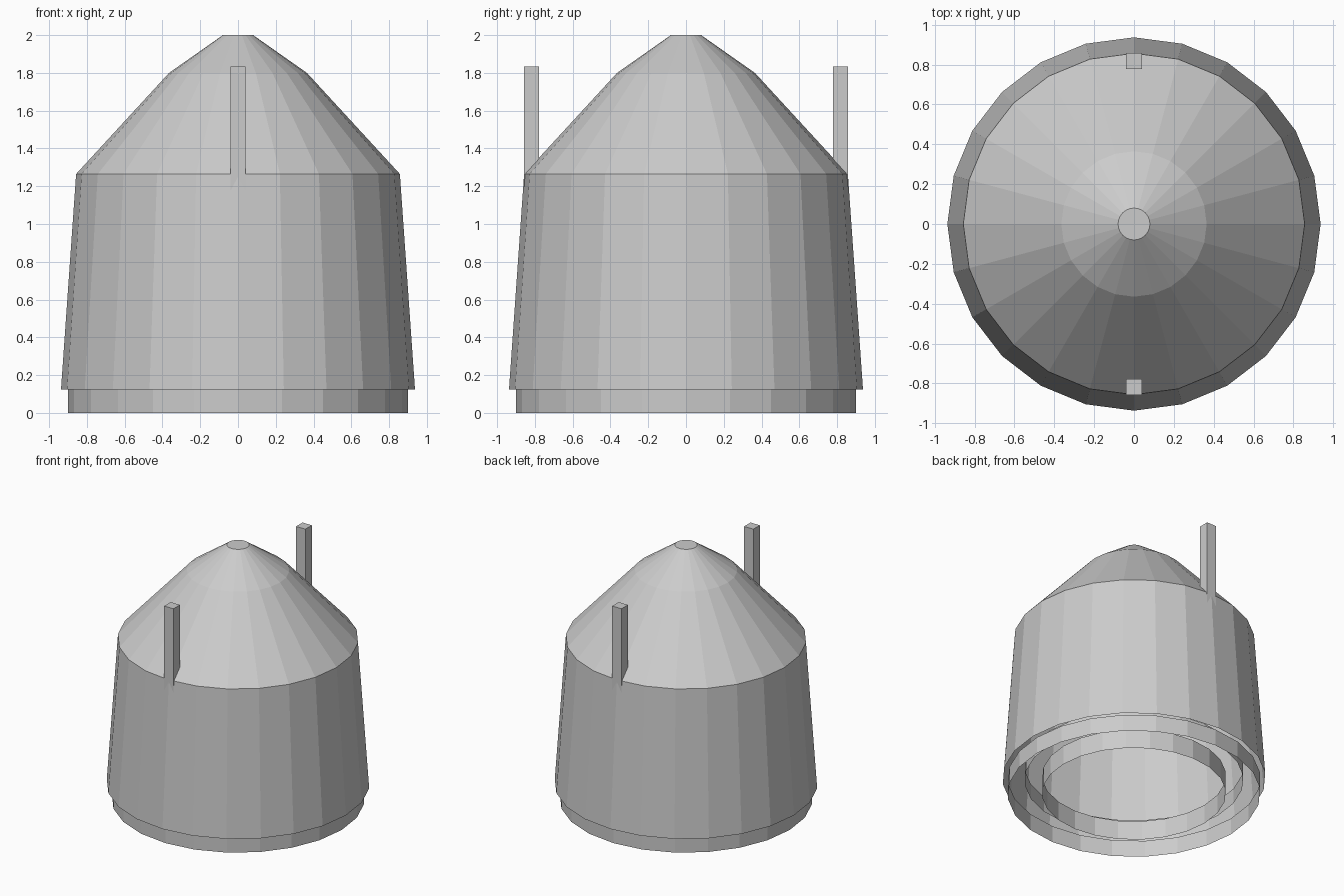
import bpy
import bmesh
import math
from mathutils import Matrix, Vector

SIDES = 24

if "Cube" in bpy.data.objects:
    bpy.data.objects.remove(bpy.data.objects["Cube"], do_unlink=True)

# Plain grey finish
grey = bpy.data.materials.new("plain_grey")
grey.use_nodes = True
grey.diffuse_color = (0.6, 0.6, 0.6, 1)
shader = next(n for n in grey.node_tree.nodes if n.type == "BSDF_PRINCIPLED")
shader.inputs["Base Color"].default_value = grey.diffuse_color


def finish(name, bm):
    mesh = bpy.data.meshes.new(name)
    bm.to_mesh(mesh)
    bm.free()
    mesh.materials.append(grey)
    obj = bpy.data.objects.new(name, mesh)
    bpy.context.collection.objects.link(obj)
    return obj


def lathe(name, profile, cap_top=False):
    """Turn a bottom-to-top profile of (radius, height) into a faceted shell."""
    bm = bmesh.new()
    rings = []
    for radius, z in profile:
        angles = [math.tau * i / SIDES for i in range(SIDES)]
        rings.append([bm.verts.new((radius * math.cos(a), radius * math.sin(a), z))
                      for a in angles])
    for low, high in zip(rings, rings[1:]):
        for i in range(SIDES):
            j = (i + 1) % SIDES
            bm.faces.new((low[i], low[j], high[j], high[i]))
    if cap_top:
        bm.faces.new(rings[-1])
    return finish(name, bm)


def post(name, y):
    bm = bmesh.new()
    bottom, top = 1.1, 1.835
    place = Matrix.LocRotScale(Vector((0, y, (bottom + top) / 2)), None,
                               Vector((0.08, 0.08, top - bottom)))
    bmesh.ops.create_cube(bm, size=1, matrix=place)
    return finish(name, bm)


# Tapered wall, open underneath
lathe("body_wall", [(0.937, 0.125), (0.857, 1.265)])

# Two-pitch roof with a small flat top
lathe("roof", [(0.857, 1.265), (0.365, 1.8), (0.08, 2.0)], cap_top=True)

# Nested open rings beneath: outer foot, raised middle ring, inner collar
lathe("foot_ring", [(0.9, 0), (0.9, 0.13)])
lathe("middle_ring", [(0.78, 0.11), (0.78, 0.23)])
lathe("inner_collar", [(0.655, 0), (0.655, 0.15)])

# Upright posts at front and back eaves
for side, y in (("front", -0.818), ("back", 0.818)):
    post(side + "_post", y)
